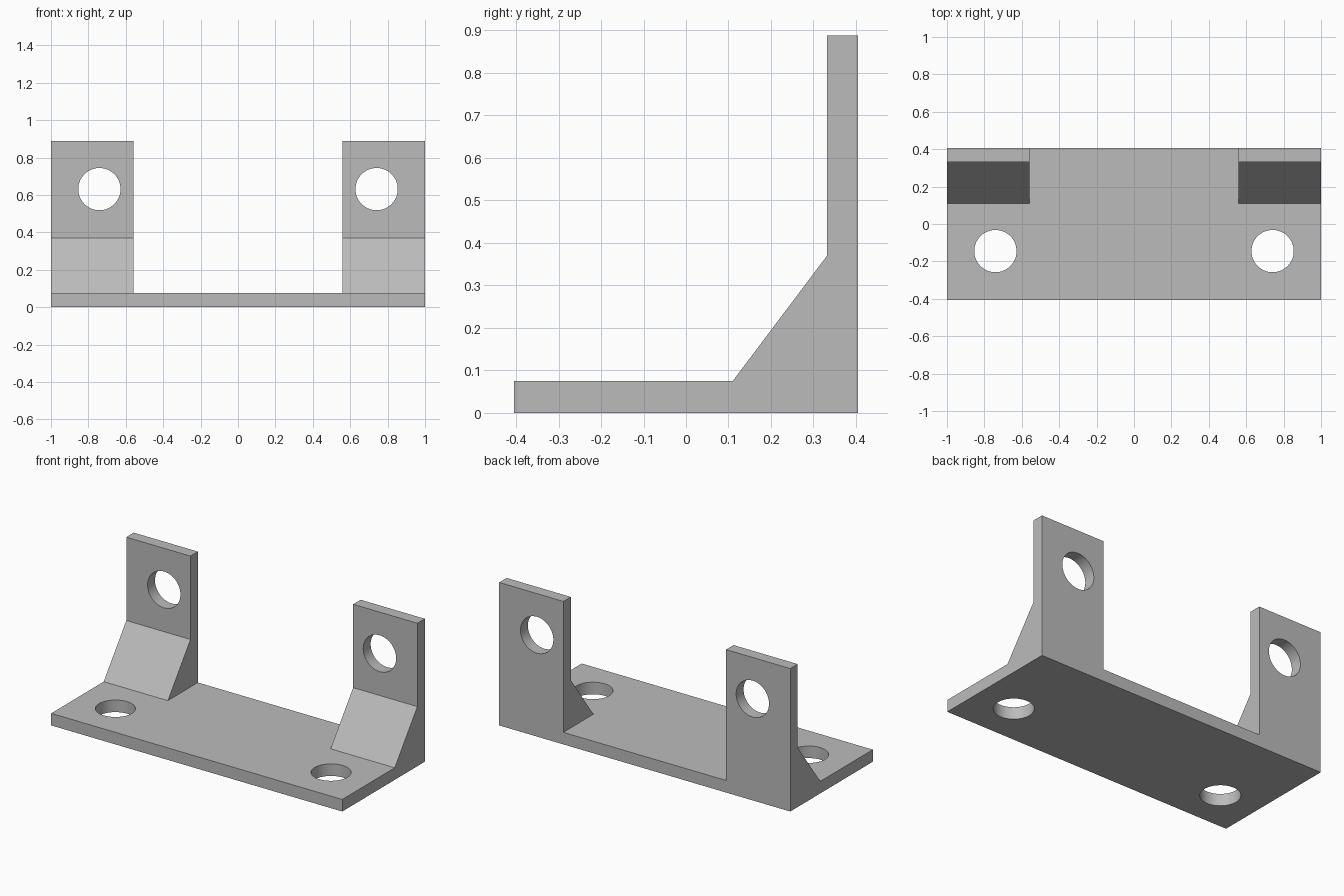
import bpy
import bmesh
from math import pi, radians
from mathutils import Matrix, Vector

cube = bpy.data.objects.get("Cube")
if cube:
    bpy.data.objects.remove(cube, do_unlink=True)

# Main dimensions
HALF_LENGTH, HALF_DEPTH, HEIGHT = 1.0, 0.405, 0.888
BASE_TOP, LUG_FRONT, LUG_INNER = 0.075, 0.332, 0.559
GUSSET_Y, GUSSET_Z = 0.11, 0.37
HOLE_X, HOLE_Y, HOLE_Z, HOLE_R = 0.741, -0.145, 0.631, 0.113

grey = bpy.data.materials.new("plain grey")
grey.use_nodes = True
colour = (0.5, 0.5, 0.5, 1)
grey.diffuse_color = colour
grey.node_tree.nodes["Principled BSDF"].inputs["Base Color"].default_value = colour


def make_object(name, bm):
    bmesh.ops.recalc_face_normals(bm, faces=bm.faces)
    mesh = bpy.data.meshes.new(name)
    bm.to_mesh(mesh)
    bm.free()
    mesh.materials.append(grey)
    obj = bpy.data.objects.new(name, mesh)
    bpy.context.collection.objects.link(obj)
    return obj


def hole_cutter(name, location, axis_turn):
    bm = bmesh.new()
    bmesh.ops.create_cone(
        bm, cap_ends=True, segments=64, radius1=HOLE_R, radius2=HOLE_R, depth=0.3,
        matrix=Matrix.Translation(location) @ Matrix.Rotation(axis_turn, 4, 'X'))
    return make_object(name, bm)


# Bracket body: side profile swept along the full length
profile = [(-HALF_DEPTH, 0), (HALF_DEPTH, 0), (HALF_DEPTH, HEIGHT), (LUG_FRONT, HEIGHT),
           (LUG_FRONT, GUSSET_Z), (GUSSET_Y, BASE_TOP), (-HALF_DEPTH, BASE_TOP)]
bm = bmesh.new()
side = bm.faces.new([bm.verts.new((-HALF_LENGTH, y, z)) for y, z in profile])
swept = bmesh.ops.extrude_face_region(bm, geom=[side])["geom"]
bmesh.ops.translate(bm, vec=Vector((2 * HALF_LENGTH, 0, 0)),
                    verts=[v for v in swept if isinstance(v, bmesh.types.BMVert)])
bracket = make_object("mounting_bracket", bm)

# Gap between the two upright lugs
bm = bmesh.new()
bmesh.ops.create_cube(bm, size=2, matrix=Matrix.Translation((0, 0, BASE_TOP + 1))
                      @ Matrix.Diagonal((LUG_INNER, 1, 1, 1)))
cutters = [make_object("gap_cutter", bm)]

# Mounting holes through the base and the lugs
for label, sign in (("left", 1), ("right", -1)):
    x = sign * HOLE_X
    cutters.append(hole_cutter(label + "_base_hole_cutter", (x, HOLE_Y, BASE_TOP / 2), 0))
    cutters.append(hole_cutter(label + "_lug_hole_cutter", (x, HALF_DEPTH, HOLE_Z), pi / 2))

bpy.ops.object.select_all(action='DESELECT')
bpy.context.view_layer.objects.active = bracket
bracket.select_set(True)
for cutter in cutters:
    cutter.hide_render = True
    cut = bracket.modifiers.new(cutter.name, 'BOOLEAN')
    cut.operation = 'DIFFERENCE'
    cut.solver = 'EXACT'
    cut.object = cutter
    bpy.ops.object.modifier_apply(modifier=cut.name)
    bpy.data.objects.remove(cutter, do_unlink=True)

# Smooth hole walls, crisp edges elsewhere
bpy.ops.object.shade_smooth_by_angle(angle=radians(30))
